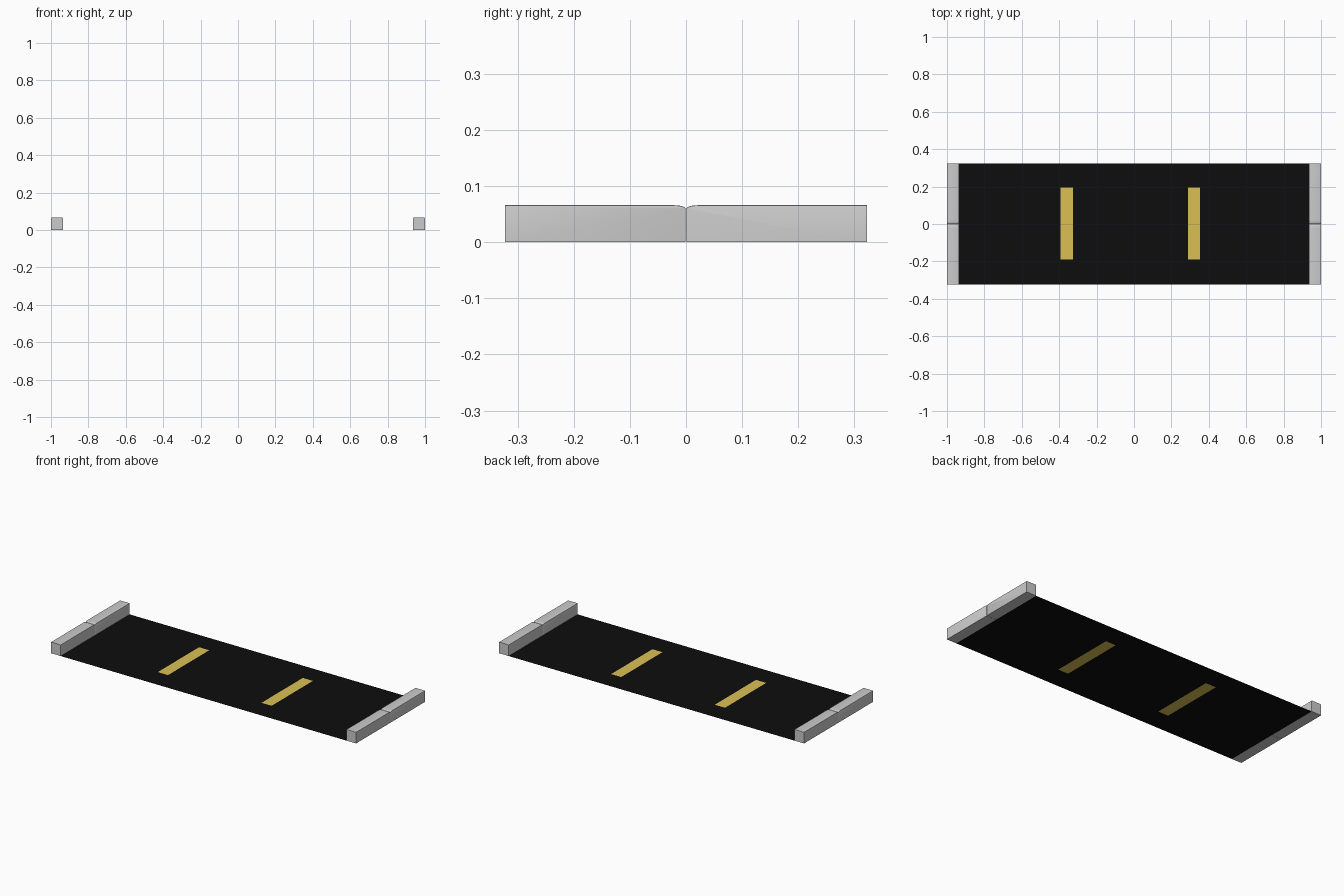
import bpy, bmesh, math

if "Cube" in bpy.data.objects:
    bpy.data.objects.remove(bpy.data.objects["Cube"])

ROAD_X, HALF_X, HALF_Y, CURB_H = 0.936, 1.0, 0.323, 0.066


def material(name, rgb):
    m = bpy.data.materials.new(name)
    m.diffuse_color = (*rgb, 1)
    m.use_nodes = True
    m.node_tree.nodes["Principled BSDF"].inputs["Base Color"].default_value = m.diffuse_color
    return m


def finish(bm, name, mat=None):
    me = bpy.data.meshes.new(name)
    bm.to_mesh(me)
    bm.free()
    ob = bpy.data.objects.new(name, me)
    bpy.context.collection.objects.link(ob)
    if mat:
        me.materials.append(mat)
    return ob


def flat_panel(name, xs, ys, mat, skip=()):
    """Upward-facing sheet on z = 0 with the skipped grid cells left open."""
    bm = bmesh.new()
    grid = [[bm.verts.new((x, y, 0)) for y in ys] for x in xs]
    for i in range(len(xs) - 1):
        for j in range(len(ys) - 1):
            if (i, j) not in skip:
                bm.faces.new((grid[i][j], grid[i + 1][j],
                              grid[i + 1][j + 1], grid[i][j + 1]))
    return finish(bm, name, mat)


def curb_block(name, sx, sy):
    """Kerb stone whose top rounds down towards the middle joint."""
    r_y, r_z, gap = 0.022, 0.006, 0.0005
    profile = [(gap, 0), (HALF_Y, 0), (HALF_Y, CURB_H)]
    for k in range(6):
        a = math.pi / 2 * (1 + k / 5)
        profile.append((gap + r_y * (1 + math.cos(a)),
                        CURB_H - r_z * (1 - math.sin(a))))
    bm = bmesh.new()
    face = bm.faces.new([bm.verts.new((sx * ROAD_X, sy * y, z)) for y, z in profile])
    out = bmesh.ops.extrude_face_region(bm, geom=[face], use_keep_orig=True)
    new = [v for v in out["geom"] if isinstance(v, bmesh.types.BMVert)]
    bmesh.ops.translate(bm, verts=new, vec=(sx * (HALF_X - ROAD_X), 0, 0))
    bmesh.ops.recalc_face_normals(bm, faces=bm.faces[:])
    # Soften the long top edges and the upright joint edges
    soft = []
    for e in bm.edges:
        a, b = (v.co for v in e.verts)
        along_x = abs(a.x - b.x) > 1e-4
        base = a.z < 1e-5 and b.z < 1e-5
        outer_end = abs(a.y) > HALF_Y - 1e-4 and abs(b.y) > HALF_Y - 1e-4
        if not (along_x or base or outer_end):
            soft.append(e)
    bmesh.ops.bevel(bm, geom=soft, offset=0.002, segments=2, profile=0.5,
                    affect='EDGES', clamp_overlap=True)
    ob = finish(bm, name)
    bpy.ops.object.select_all(action='DESELECT')
    ob.select_set(True)
    bpy.context.view_layer.objects.active = ob
    bpy.ops.object.shade_smooth_by_angle(angle=math.radians(35))


asphalt = material("asphalt", (0.004, 0.004, 0.004))
paint = material("yellow_paint", (0.70, 0.53, 0.09))

# Road sheet with the lane marks inlaid
xs = [-ROAD_X, -0.392, -0.325, 0.288, 0.354, ROAD_X]
ys = [-HALF_Y, -0.191, 0.195, HALF_Y]
flat_panel("road_surface", xs, ys, asphalt, skip={(1, 1), (3, 1)})
flat_panel("lane_mark_left", xs[1:3], ys[1:3], paint)
flat_panel("lane_mark_right", xs[3:5], ys[1:3], paint)

# Two kerb stones on each side
for sx, side in ((-1, "left"), (1, "right")):
    for sy, end in ((-1, "front"), (1, "back")):
        curb_block(f"curb_{side}_{end}", sx, sy)
